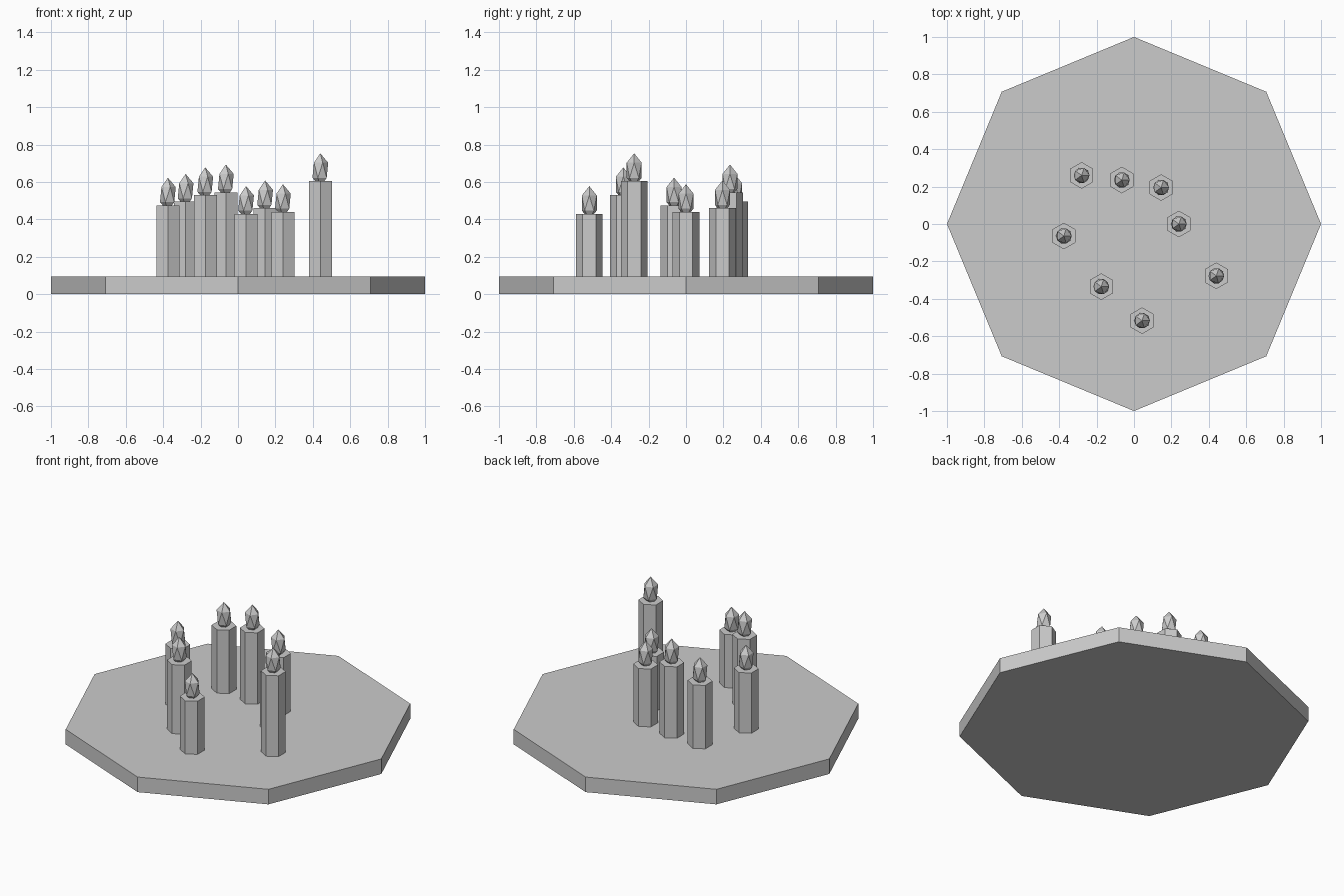
import bpy
from math import pi

cube = bpy.data.objects.get("Cube")
if cube:
    bpy.data.objects.remove(cube, do_unlink=True)

PLATE_TOP = 0.095

grey = bpy.data.materials.new("plain grey")
grey.use_nodes = True
COLOR = (0.6, 0.6, 0.6, 1)
grey.diffuse_color = COLOR
grey.node_tree.nodes["Principled BSDF"].inputs["Base Color"].default_value = COLOR


def finish(name):
    obj = bpy.context.object
    obj.name = name
    obj.data.materials.append(grey)
    return obj


def prism(name, sides, radius, x, y, bottom, top):
    bpy.ops.mesh.primitive_cylinder_add(
        vertices=sides, radius=radius, depth=top - bottom,
        location=(x, y, (bottom + top) / 2))
    return finish(name)


# Octagonal plate
prism("plate", 8, 1, 0, 0, 0, PLATE_TOP)

# Candles: x, y and height of the wax top
candles = [
    (-0.28, 0.26, 0.495), (-0.065, 0.235, 0.545),
    (0.145, 0.195, 0.46), (0.24, 0.0, 0.44),
    (0.44, -0.277, 0.605), (0.043, -0.517, 0.43),
    (-0.175, -0.335, 0.53), (-0.375, -0.064, 0.475),
]
for i, (x, y, top) in enumerate(candles, 1):
    prism(f"candle_{i}", 6, 0.071, x, y, PLATE_TOP, top)
    # Faceted flame, its lower tip sunk into the wax
    bpy.ops.mesh.primitive_ico_sphere_add(
        subdivisions=1, radius=1, location=(x, y, top + 0.058))
    flame = finish(f"flame_{i}")
    flame.scale = (0.047, 0.047, 0.09)
